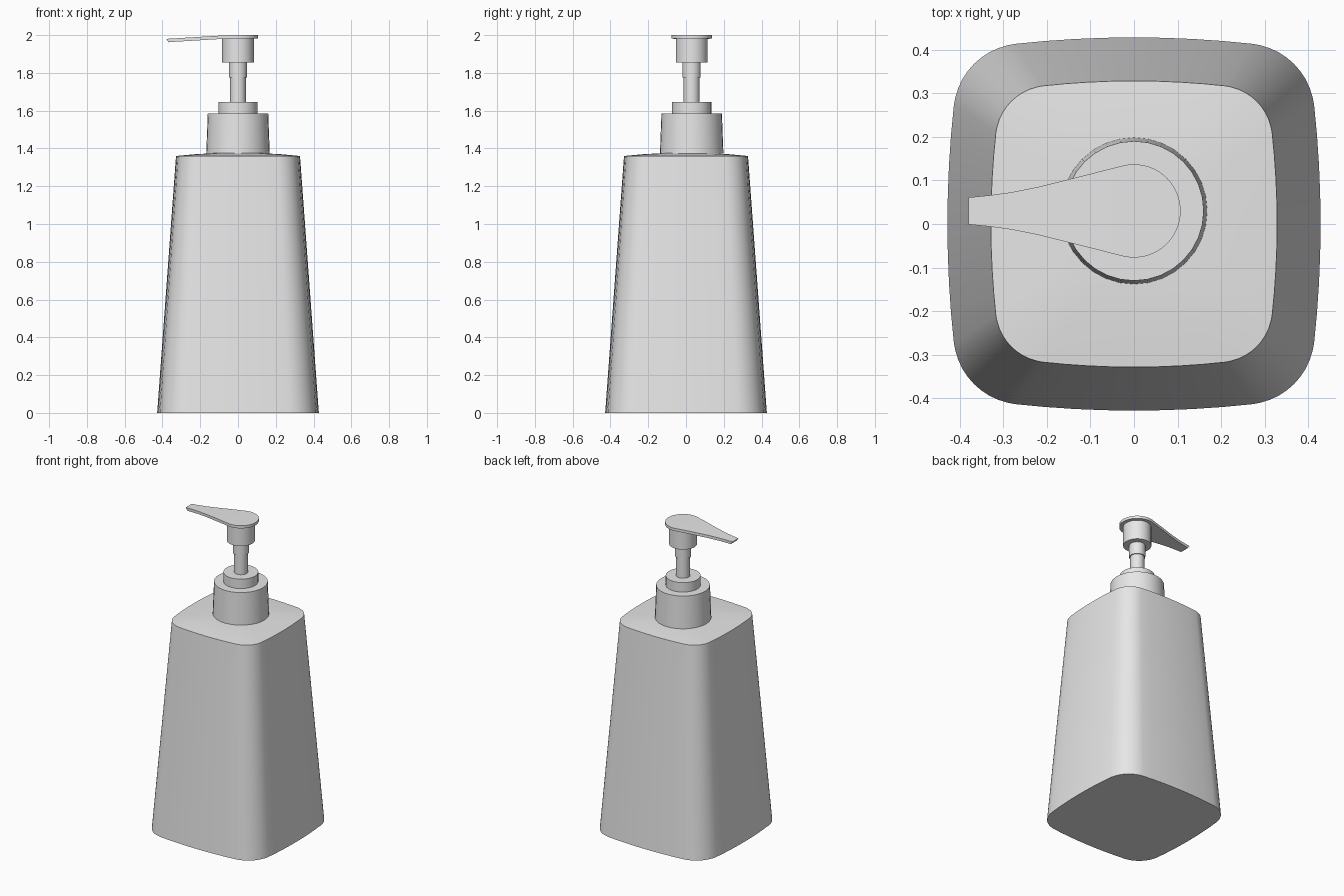
import bpy, bmesh, math

cube = bpy.data.objects.get("Cube")
if cube:
    bpy.data.objects.remove(cube, do_unlink=True)

grey = bpy.data.materials.new("plain grey")
grey.use_nodes = True
grey.diffuse_color = (0.8, 0.8, 0.8, 1)
grey.node_tree.nodes["Principled BSDF"].inputs["Base Color"].default_value = (0.8, 0.8, 0.8, 1)

PUMP_Y = 0.03   # the pump axis sits slightly behind the bottle centre
parts = []


def loft(name, rings):
    """Skin a list of equal-length point loops and cap both ends."""
    bm = bmesh.new()
    loops = [[bm.verts.new(p) for p in ring] for ring in rings]
    n = len(loops[0])
    for a, b in zip(loops, loops[1:]):
        for i in range(n):
            j = (i + 1) % n
            bm.faces.new((a[i], a[j], b[j], b[i]))
    bm.faces.new(loops[0])
    bm.faces.new(loops[-1])
    bmesh.ops.recalc_face_normals(bm, faces=bm.faces)
    mesh = bpy.data.meshes.new(name)
    bm.to_mesh(mesh)
    bm.free()
    mesh.materials.append(grey)
    obj = bpy.data.objects.new(name, mesh)
    bpy.context.collection.objects.link(obj)
    parts.append(obj)
    return obj


def lathe(name, profile, sides=32):
    """Turn (radius, height) pairs round the pump axis."""
    turns = [2 * math.pi * i / sides for i in range(sides)]
    return loft(name, [[(r * math.cos(t), PUMP_Y + r * math.sin(t), z) for t in turns]
                       for r, z in profile])


def bottle_outline():
    """Rounded square with gently bulging sides."""
    half, bulge, radius, edge = 0.428, 0.015, 0.16, 0.274
    tilt = math.atan(2 * bulge / edge)
    centre = half - bulge - radius * math.cos(tilt)
    quarter = []
    for i in range(-4, 5):                     # one side, facing +x
        y = edge * i / 4
        quarter.append((half - bulge * (y / edge) ** 2, y))
    for i in range(1, 10):                     # the corner after it
        a = tilt + (math.pi / 2 - 2 * tilt) * i / 10
        quarter.append((centre + radius * math.cos(a), centre + radius * math.sin(a)))
    points = []
    for _ in range(4):
        points += quarter
        quarter = [(-y, x) for x, y in quarter]
    return points


# Tapered bottle with a shallow domed shoulder
outline = bottle_outline()
loft("bottle", [[(x * s, y * s, z) for x, y in outline]
                for s, z in ((1, 0), (0.767, 1.36), (0.55, 1.369), (0.3, 1.375))])

# Collar, ring, stem and head of the pump
lathe("neck", [(0.104, 1.36), (0.104, 1.40)])
lathe("collar", [(0.168, 1.373), (0.16, 1.585)])
lathe("collar_ring", [(0.104, 1.58), (0.104, 1.647)])
lathe("pump_stem", [(0.042, 1.64), (0.042, 1.775)], 24)
lathe("pump_sleeve", [(0.048, 1.775), (0.048, 1.86)], 24)
lathe("pump_head", [(0.084, 1.855), (0.084, 1.985)])

# Flat spout plate: tapering arm that droops, then a round end over the head
stations = [(-0.38, 0.031), (-0.33, 0.036), (-0.28, 0.043), (-0.22, 0.055),
            (-0.16, 0.070), (-0.10, 0.085)]
for i in range(16):
    a = math.radians(105 - 6.8 * i)
    stations.append((0.107 * math.cos(a), 0.107 * math.sin(a)))
rings = []
for x, w in stations:
    top = 2.0 - 0.02 * max(0, -0.05 - x) / 0.33
    low = top - 0.018
    under = x + (0.012 if x == -0.38 else 0)   # slanted tip
    rings.append([(x, PUMP_Y - w, top), (x, PUMP_Y + w, top),
                  (under, PUMP_Y + w, low), (under, PUMP_Y - w, low)])
loft("spout_plate", rings)

# Smooth shading with sharp rims
bpy.ops.object.select_all(action='DESELECT')
for obj in parts:
    obj.select_set(True)
bpy.context.view_layer.objects.active = parts[0]
bpy.ops.object.shade_smooth_by_angle(angle=math.radians(30))
